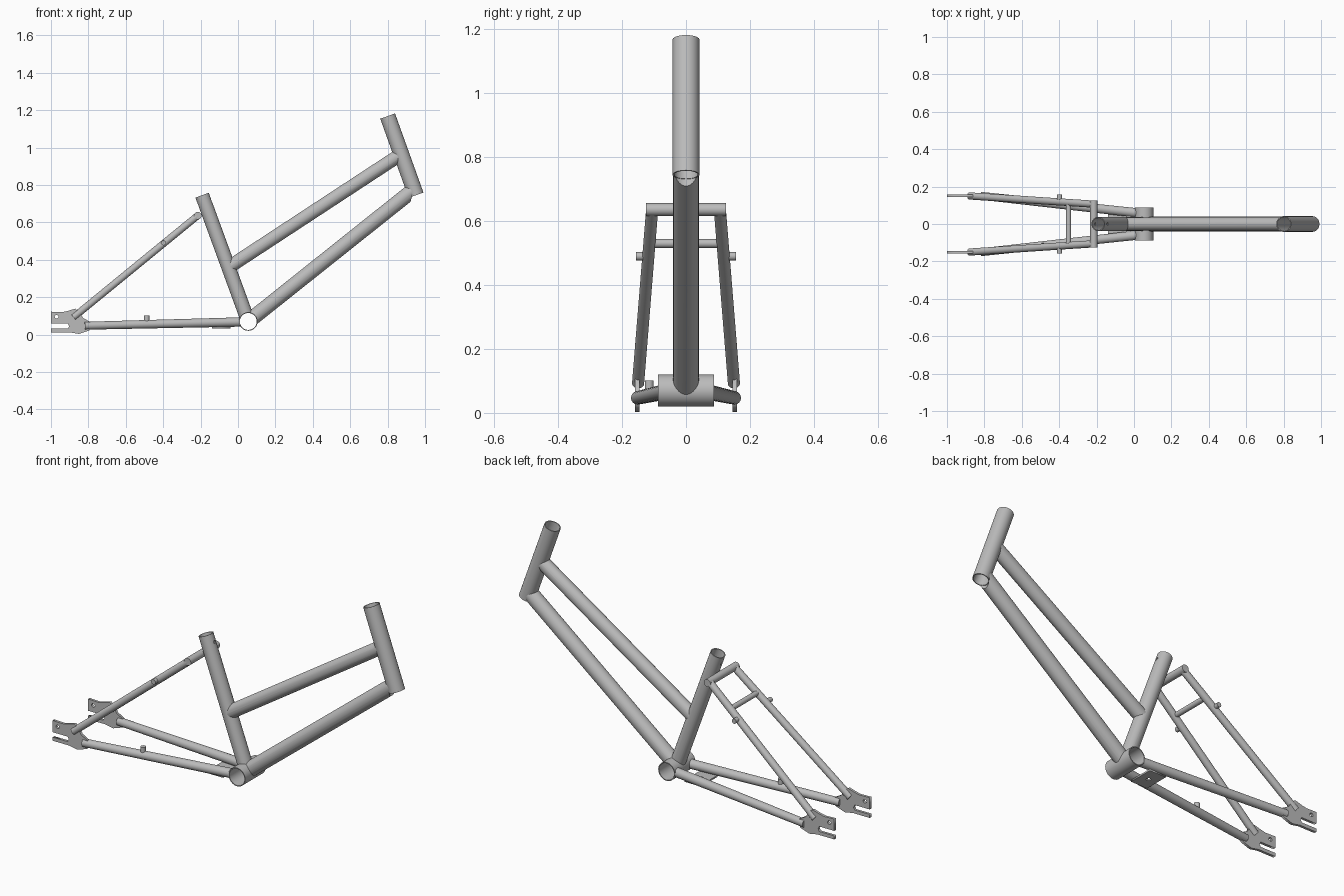
import bpy
from mathutils import Vector, Matrix

cube = bpy.data.objects.get("Cube")
if cube:
    bpy.data.objects.remove(cube, do_unlink=True)

grey = bpy.data.materials.new("frame grey")
grey.use_nodes = True
GREY = (0.5, 0.5, 0.5, 1)
grey.diffuse_color = GREY
grey.node_tree.nodes["Principled BSDF"].inputs["Base Color"].default_value = GREY


def select_only(obj):
    bpy.ops.object.select_all(action="DESELECT")
    obj.select_set(True)
    bpy.context.view_layer.objects.active = obj


def rod(name, a, b, radius, end_radius=None, grow=0.0, sides=32):
    """Solid round bar from a to b, lengthened by grow at both ends."""
    a, b = Vector(a), Vector(b)
    axis = b - a
    bpy.ops.mesh.primitive_cone_add(
        vertices=sides, radius1=radius, radius2=end_radius or radius,
        depth=axis.length + 2 * grow, location=(a + b) / 2,
        rotation=axis.to_track_quat("Z", "Y").to_euler())
    obj = bpy.context.object
    obj.name = name
    obj.data.materials.append(grey)
    return obj


def cut(obj, *cutters):
    """Subtract each cutter from the part, then discard it."""
    for cutter in cutters:
        cutter.hide_render = True
        mod = obj.modifiers.new("cut", "BOOLEAN")
        mod.operation = "DIFFERENCE"
        mod.solver = "EXACT"
        mod.object = cutter
        select_only(obj)
        bpy.ops.object.modifier_apply(modifier=mod.name)
        bpy.data.objects.remove(cutter, do_unlink=True)


def smooth(obj):
    select_only(obj)
    bpy.ops.object.shade_smooth_by_angle(angle=0.6)


def plate(name, outline, hole, hole_radius, thickness, matrix):
    """Flat plate with one round hole, made from a filled 2D curve."""
    curve = bpy.data.curves.new(name, "CURVE")
    curve.dimensions = "2D"
    curve.fill_mode = "BOTH"
    curve.extrude = thickness / 2
    ring = [Vector(hole) + Matrix.Rotation(i * 0.3927, 2) @ Vector((hole_radius, 0))
            for i in range(16)]
    for points in (outline, ring):
        spline = curve.splines.new("POLY")
        spline.points.add(len(points) - 1)
        for p, (u, v) in zip(spline.points, points):
            p.co = (u, v, 0, 1)
        spline.use_cyclic_u = True
    curve.materials.append(grey)
    obj = bpy.data.objects.new(name, curve)
    bpy.context.collection.objects.link(obj)
    obj.matrix_world = matrix
    select_only(obj)
    bpy.ops.object.convert(target="MESH")


# Main layout points and radii
HEAD_TOP, HEAD_LOW = Vector((0.80, 0, 1.168)), Vector((0.952, 0, 0.745))
SEAT_TOP, BRACKET = Vector((-0.192, 0, 0.745)), Vector((0.055, 0, 0.07))
SIDE = Vector((0, 0.088, 0))
HEAD_R, SEAT_R, SHELL_R, WALL = 0.042, 0.038, 0.05, 0.005


def head_solid(r=HEAD_R - 0.002):
    return rod("cutter", HEAD_TOP, HEAD_LOW, r, grow=0.1)


def shell_solid(r=SHELL_R - 0.002):
    return rod("cutter", BRACKET - SIDE, BRACKET + SIDE, r, grow=0.1)


# Open tubes: head tube, bottom bracket shell, seat tube
head = rod("head_tube", HEAD_TOP, HEAD_LOW, HEAD_R)
cut(head, head_solid(HEAD_R - WALL))
shell = rod("bottom_bracket_shell", BRACKET - SIDE, BRACKET + SIDE, SHELL_R)
cut(shell, shell_solid(SHELL_R - WALL))
seat = rod("seat_tube", SEAT_TOP, BRACKET, SEAT_R)
seat_axis = (BRACKET - SEAT_TOP).normalized()
bore = rod("cutter", SEAT_TOP - seat_axis * 0.1, BRACKET - seat_axis * 0.08, SEAT_R - WALL)
pin = SEAT_TOP + seat_axis * 0.045
across = Vector((0.1, 0, 0.036))
cut(seat, shell_solid(), bore, rod("cutter", pin - across, pin + across, 0.008, sides=16))

# Main tubes, mitred to the tubes they meet
top_tube = rod("top_tube", (-0.05, 0, 0.36), (0.875, 0, 0.966), 0.036)
cut(top_tube, head_solid(), rod("cutter", SEAT_TOP, BRACKET, SEAT_R - 0.002, grow=0.1))
down_tube = rod("down_tube", BRACKET, (0.93, 0, 0.767), 0.04)
cut(down_tube, head_solid(), shell_solid())
for part in (head, shell, seat, top_tube, down_tube):
    smooth(part)

# Rear dropout outline in side view, with axle slot
DROPOUT = [(-1, 0.122), (-0.94, 0.12), (-0.915, 0.125), (-0.87, 0.138),
           (-0.845, 0.12), (-0.83, 0.09), (-0.79, 0.067), (-0.795, 0.022),
           (-0.85, 0.003), (-0.9, 0.012), (-1, 0.012), (-1, 0.031),
           (-0.91, 0.031), (-0.903, 0.044), (-0.91, 0.058), (-1, 0.058)]
upright = Matrix.Rotation(1.5708, 4, "X")

# Paired rear parts
for s, side in ((1, "left"), (-1, "right")):
    plate(f"{side}_dropout", DROPOUT, (-0.97, 0.095), 0.01, 0.014,
          Matrix.Translation((0, 0.152 * s, 0)) @ upright)
    chain = rod(f"{side}_chain_stay", (-0.82, 0.151 * s, 0.047),
                (0.05, 0.056 * s, 0.068), 0.021, 0.025)
    cut(chain, shell_solid())
    stay = rod(f"{side}_seat_stay", (-0.88, 0.15 * s, 0.092),
               (-0.215, 0.106 * s, 0.636), 0.019)
    boss = rod(f"{side}_brake_boss", (-0.398, 0.115 * s, 0.49),
               (-0.398, 0.157 * s, 0.49), 0.013, sides=20)
    for part in (chain, stay, boss):
        smooth(part)

# Cross bars, cable peg
smooth(rod("upper_bridge", (-0.215, -0.125, 0.636), (-0.215, 0.125, 0.636), 0.02))
smooth(rod("lower_bridge", (-0.35, -0.112, 0.53), (-0.35, 0.112, 0.53), 0.014))
smooth(rod("cable_peg", (-0.488, -0.115, 0.06), (-0.488, -0.115, 0.101), 0.014, sides=20))

# Stand plate under the chain stays
plate("stand_plate", [(-0.14, -0.07), (-0.04, -0.07), (-0.04, 0.07), (-0.14, 0.07)],
      (-0.09, 0), 0.012, 0.009, Matrix.Translation((0, 0, 0.038)))
